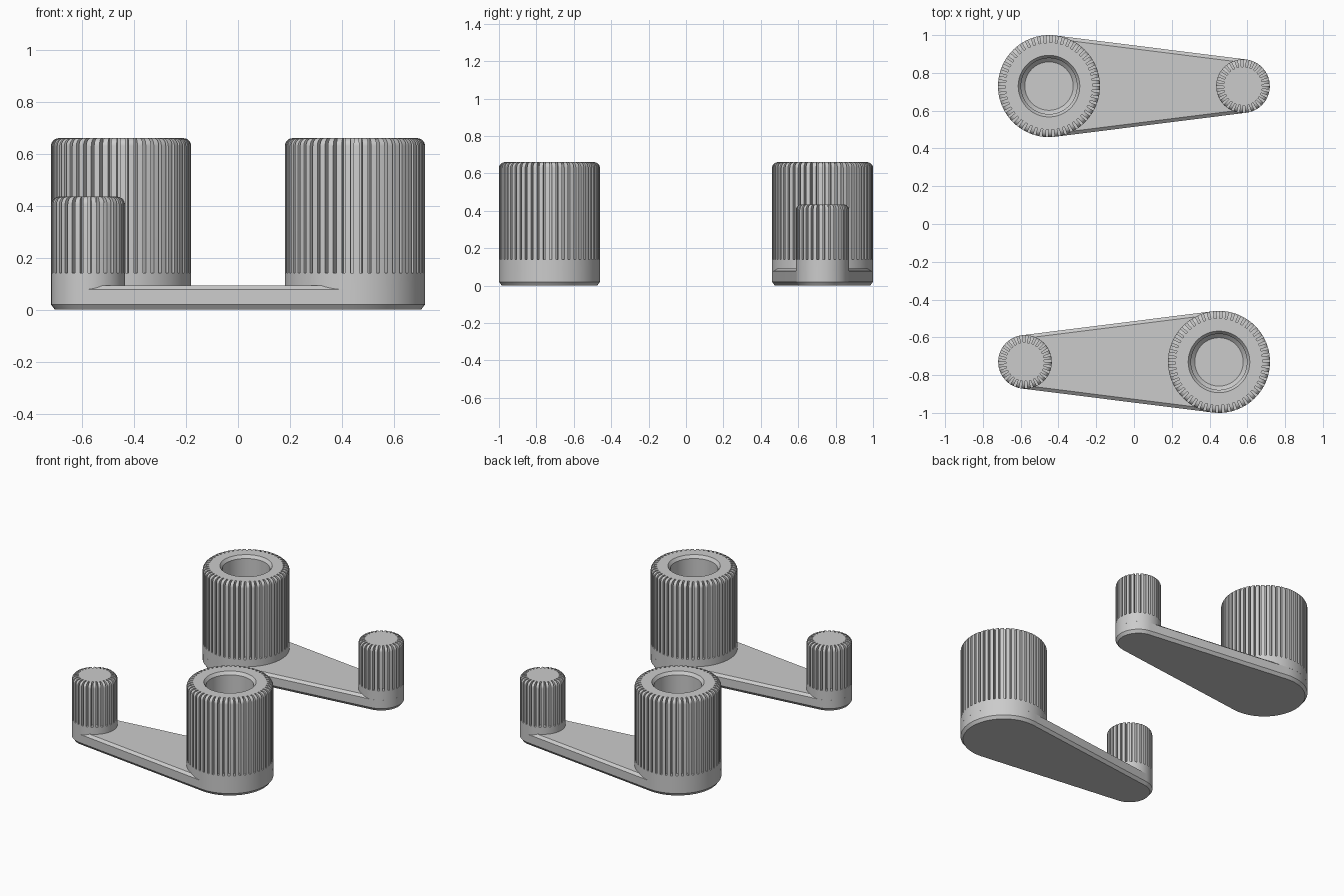
import bpy, bmesh, math

if "Cube" in bpy.data.objects:
    bpy.data.objects.remove(bpy.data.objects["Cube"])

BIG, SMALL = (0.45, 0.27), (-0.577, 0.142)   # centre x, radius
CY = -0.73                                   # centre line of the front crank


def finish(name, bm, loc, rot):
    bmesh.ops.remove_doubles(bm, verts=bm.verts, dist=1e-5)
    bmesh.ops.dissolve_degenerate(bm, edges=bm.edges, dist=1e-5)
    bmesh.ops.recalc_face_normals(bm, faces=bm.faces)
    mesh = bpy.data.meshes.new(name)
    bm.to_mesh(mesh)
    bm.free()
    ob = bpy.data.objects.new(name, mesh)
    bpy.context.collection.objects.link(ob)
    ob.location, ob.rotation_euler = loc, (0, 0, rot)
    bpy.ops.object.select_all(action='DESELECT')
    ob.select_set(True)
    bpy.context.view_layer.objects.active = ob
    bpy.ops.object.shade_smooth_by_angle(angle=math.radians(25))
    return ob


def skin(rings):
    """Join equally long rings of points, and cap both ends."""
    bm = bmesh.new()
    vs = [[bm.verts.new(p) for p in ring] for ring in rings]
    n = len(vs[0])
    for a, b in zip(vs, vs[1:]):
        for i in range(n):
            j = (i + 1) % n
            bm.faces.new((a[i], a[j], b[j], b[i]))
    bm.faces.new(vs[0])
    bm.faces.new(vs[-1])
    return bm


def outline(inset, z):
    """Two circles joined by their tangents."""
    phi = math.acos((BIG[1] - SMALL[1]) / (BIG[0] - SMALL[0]))
    pts = []
    for (cx, r), a0, a1 in ((BIG, phi, 2 * math.pi - phi), (SMALL, -phi, phi)):
        for k in range(41):
            a = math.pi + a0 + (a1 - a0) * k / 40
            pts.append((cx + (r - inset) * math.cos(a), (r - inset) * math.sin(a), z))
    return pts


def knob(name, radius, top, teeth, depth, hole, loc, rot):
    """Lathed knob; the grooved rings are cut in to the groove radius."""
    rg, rnd, slot = radius - depth, 0.03, 0.0125
    prof = [(radius, 0.075, False), (radius, 0.14, False), (radius, 0.14, True)]
    for k in range(6):
        a = math.pi / 2 * k / 5
        prof.append((radius - rnd + rnd * math.cos(a), top - rnd + rnd * math.sin(a), True))
    prof.append((rg, top, True))
    if hole:
        prof += [(hole + 0.015, top, False), (hole, top - 0.02, False),
                 (hole, 0.12, False), (hole - 0.02, 0.1, False)]
    rings = []
    for r, z, cut in prof:
        ring = []
        for t in range(teeth):
            a0 = 2 * math.pi * t / teeth
            step = 2 * math.pi / teeth
            w = slot / radius
            rin = min(r, rg) if cut else r
            for a, rr in ((a0, r), (a0, rin), (a0 + w, rin), (a0 + w, r),
                          (a0 + (w + step) / 2, r)):
                ring.append((rr * math.cos(a), rr * math.sin(a), z))
        rings.append(ring)
    # collapse the doubled points of the caps before closing them
    bm = bmesh.new()
    vs = [[bm.verts.new(p) for p in ring] for ring in rings]
    n = len(vs[0])
    for a, b in zip(vs, vs[1:]):
        for i in range(n):
            j = (i + 1) % n
            bm.faces.new((a[i], a[j], b[j], b[i]))
    for ring, z in ((vs[0], prof[0][1]), (vs[-1], prof[-1][1])):
        c = bm.verts.new((0, 0, z))
        for i in range(n):
            bm.faces.new((ring[i], ring[(i + 1) % n], c))
    return finish(name, bm, loc, rot)


# two cranks, the second turned half a circle about the origin
for label, s, rot in (("front", 1, 0), ("back", -1, math.pi)):
    # arm plate with chamfered bottom and top edges
    plate = skin([outline(0.015, 0), outline(0, 0.02),
                  outline(0, 0.077), outline(0.018, 0.092)])
    finish(label + "_arm_plate", plate, (0, s * CY, 0), rot)
    # hollow ribbed post and small ribbed handle
    knob(label + "_large_post", BIG[1], 0.66, 50, 0.04, 0.148,
         (s * BIG[0], s * CY, 0), rot)
    knob(label + "_small_handle", SMALL[1], 0.435, 28, 0.04, 0,
         (s * SMALL[0], s * CY, 0), rot)
